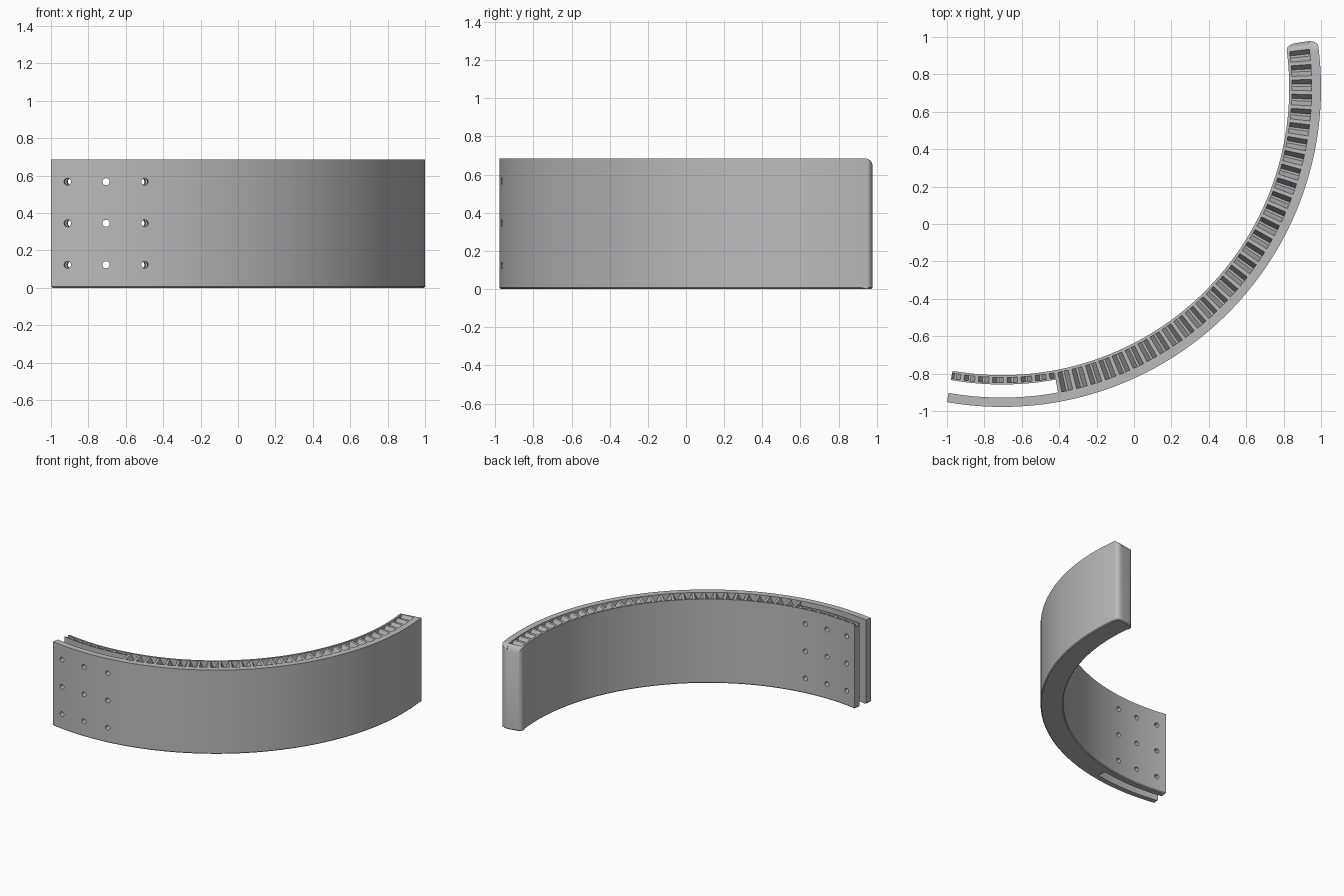
import bpy, bmesh
from math import sin, cos, radians, pi
from mathutils import Matrix, Vector

if "Cube" in bpy.data.objects:
    bpy.data.objects.remove(bpy.data.objects["Cube"])

# Arc layout: angles in degrees, measured from straight forward (-y) toward +x
CX, CY, H = -0.705, 0.727, 0.685
R_IN, R_OUT = 1.535, 1.705
START, SLOT_END, END = -9.96, 10.4, 98.7
PITCH, DEPTH = 2.8, 0.05


def polar(r, a, z):
    t = radians(a)
    return Vector((CX + r * sin(t), CY - r * cos(t), z))


def spread(a, b, n):
    return [a + (b - a) * i / n for i in range(n + 1)]


def arc_solid(r0, r1, stations):
    """Box section swept round the arc; stations are (angle, bottom, top)."""
    bm = bmesh.new()
    rings = [[bm.verts.new(polar(r, a, z))
              for r, z in ((r0, z0), (r1, z0), (r1, z1), (r0, z1))]
             for a, z0, z1 in stations]
    for p, q in zip(rings, rings[1:]):
        for i in range(4):
            j = (i + 1) % 4
            bm.faces.new((p[i], p[j], q[j], q[i]))
    bm.faces.new(rings[0][::-1])
    bm.faces.new(rings[-1])
    bmesh.ops.recalc_face_normals(bm, faces=bm.faces)
    return bm


def to_object(bm, name):
    bmesh.ops.recalc_face_normals(bm, faces=bm.faces)
    mesh = bpy.data.meshes.new(name)
    bm.to_mesh(mesh)
    bm.free()
    ob = bpy.data.objects.new(name, mesh)
    bpy.context.collection.objects.link(ob)
    return ob


def cut(target, bm):
    """Subtract a solid and keep only the result."""
    cutter = to_object(bm, "cutter")
    cutter.hide_render = True
    mod = target.modifiers.new("cut", 'BOOLEAN')
    mod.operation, mod.solver, mod.object = 'DIFFERENCE', 'EXACT', cutter
    graph = bpy.context.evaluated_depsgraph_get()
    result = bpy.data.meshes.new_from_object(target.evaluated_get(graph))
    target.modifiers.clear()
    target.data = result
    bpy.data.objects.remove(cutter)


def tooth_stations(a, b):
    """Floor of the rack channel: trapezoid teeth from a to b."""
    wave = [(0, 0), (0.25, 0), (0.55, 1), (0.7, 1)]
    count = int((b - a) / PITCH) + 1
    pts = [(a + (i + u) * PITCH, H - 0.004 - DEPTH * d, H + 0.2)
           for i in range(count) for u, d in wave]
    return [p for p in pts if p[0] < b] + [(b, H - DEPTH, H + 0.2)]


# Curved body with rounded end and chamfered base
bm = arc_solid(R_IN, R_OUT, [(a, 0, H) for a in spread(START, END, 100)])
bm.verts.ensure_lookup_table()
tip = set(bm.verts[-4:])
ends = [e for e in bm.edges if set(e.verts) <= tip
        and abs(e.verts[0].co.z - e.verts[1].co.z) > 0.1]
bmesh.ops.bevel(bm, geom=ends, offset=0.055, segments=6, profile=0.5,
                affect='EDGES')
base = [e for e in bm.edges if len(e.link_faces) == 2
        and all(v.co.z < 0.001 for v in e.verts)
        and any(abs(f.normal.z) < 0.5 for f in e.link_faces)]
base = [e for e in base if e.calc_face_angle(0) > 1]
bmesh.ops.bevel(bm, geom=base, offset=0.007, segments=1, affect='EDGES')
body = to_object(bm, "curved_body")

# Open slot between the two plates
cut(body, arc_solid(1.585, 1.655, [(a, -0.2, H + 0.2)
                                   for a in spread(START - 1, SLOT_END, 24)]))

# Toothed channels along the top: narrow in the inner plate, wide elsewhere
cut(body, arc_solid(1.548, 1.575, tooth_stations(START - 1, SLOT_END + 0.01)))
cut(body, arc_solid(1.55, 1.655, tooth_stations(SLOT_END - 0.01, END + 2)))

# Round the top corner of the far end
RAD = 0.05
t = radians(END)
along = Vector((cos(t), sin(t), 0))
outline = [(0.1, H - RAD), (0.1, H + 0.1), (-RAD, H + 0.1)]
outline += [(RAD * (sin(u) - 1), H - RAD + RAD * cos(u))
            for u in spread(0, pi / 2, 8)]
bm = bmesh.new()
rows = [[bm.verts.new(polar(r, END, z) + along * s) for s, z in outline]
        for r in (R_IN - 0.1, R_OUT + 0.1)]
bm.faces.new(rows[0])
bm.faces.new(rows[1][::-1])
for i in range(len(outline)):
    bm.faces.new((rows[0][i - 1], rows[0][i], rows[1][i], rows[1][i - 1]))
bmesh.ops.recalc_face_normals(bm, faces=bm.faces)
cut(body, bm)

# Three by three grid of bolt holes through both plates
bm = bmesh.new()
for a in (-6.95, 0, 6.95):
    for z in (0.123, 0.345, 0.567):
        place = (Matrix.Translation(polar(1.62, a, z))
                 @ Matrix.Rotation(radians(a), 4, 'Z')
                 @ Matrix.Rotation(pi / 2, 4, 'X'))
        bmesh.ops.create_cone(bm, cap_ends=True, segments=20, radius1=0.019,
                              radius2=0.019, depth=0.4, matrix=place)
cut(body, bm)

# Plain grey finish
grey = bpy.data.materials.new("plain_grey")
grey.use_nodes = True
colour = (0.5, 0.5, 0.5, 1)
grey.diffuse_color = colour
grey.node_tree.nodes["Principled BSDF"].inputs["Base Color"].default_value = colour
body.data.materials.clear()
body.data.materials.append(grey)
for p in body.data.polygons:
    p.material_index = 0

bpy.ops.object.select_all(action='DESELECT')
body.select_set(True)
bpy.context.view_layer.objects.active = body
bpy.ops.object.shade_smooth_by_angle(angle=radians(30))
